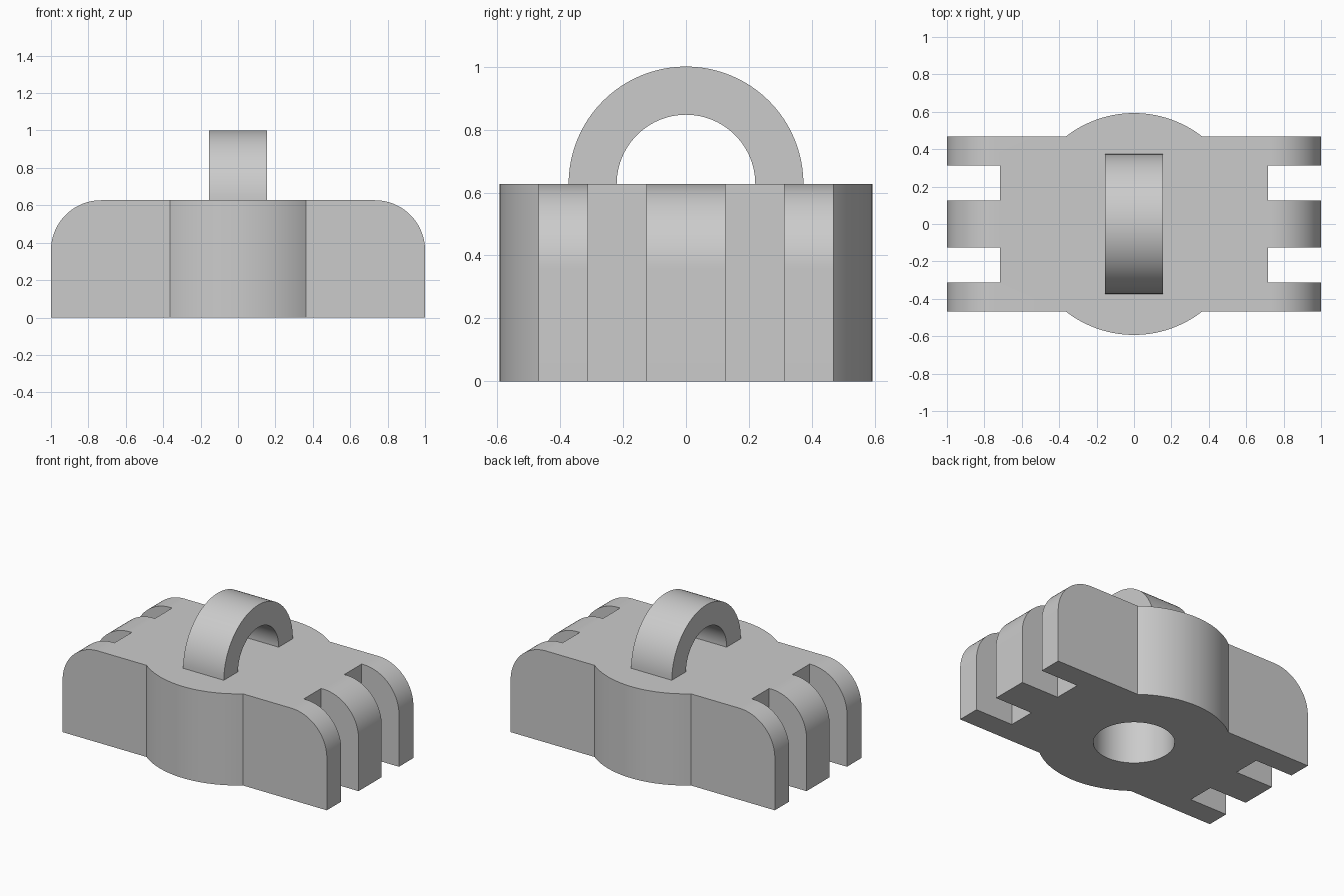
import bpy
import bmesh
from math import sin, cos, pi, asin
from mathutils import Vector

cube = bpy.data.objects.get("Cube")
if cube:
    bpy.data.objects.remove(cube, do_unlink=True)

# Main dimensions
HEIGHT = 0.627
CORNER = 0.268
HUB_RADIUS = 0.593
HALF_DEPTH = 0.468
SLOT_X = 0.717

grey = bpy.data.materials.new("plain grey")
grey.use_nodes = True
colour = (0.6, 0.6, 0.6, 1)
grey.diffuse_color = colour
grey.node_tree.nodes["Principled BSDF"].inputs["Base Color"].default_value = colour


def arc(cx, cy, r, start, end, steps):
    return [(cx + r * cos(start + (end - start) * i / steps),
             cy + r * sin(start + (end - start) * i / steps)) for i in range(steps + 1)]


def prism(name, outline, place, lo, hi):
    """Extrude a flat outline; place maps (a, b, depth) to a 3D point."""
    bm = bmesh.new()
    face = bm.faces.new([bm.verts.new(place(a, b, lo)) for a, b in outline])
    push = Vector(place(0, 0, hi)) - Vector(place(0, 0, lo))
    new = bmesh.ops.extrude_face_region(bm, geom=[face], use_keep_orig=True)["geom"]
    bmesh.ops.translate(bm, vec=push, verts=[g for g in new if isinstance(g, bmesh.types.BMVert)])
    bmesh.ops.recalc_face_normals(bm, faces=bm.faces)
    mesh = bpy.data.meshes.new(name)
    bm.to_mesh(mesh)
    bm.free()
    mesh.materials.append(grey)
    obj = bpy.data.objects.new(name, mesh)
    bpy.context.collection.objects.link(obj)
    return obj


def activate(obj):
    bpy.ops.object.select_all(action='DESELECT')
    obj.select_set(True)
    bpy.context.view_layer.objects.active = obj


def combine(obj, tool, operation):
    activate(obj)
    mod = obj.modifiers.new(operation.lower(), 'BOOLEAN')
    mod.operation = operation
    mod.solver = 'EXACT'
    mod.object = tool
    bpy.ops.object.modifier_apply(modifier=mod.name)
    bpy.data.objects.remove(tool, do_unlink=True)


def along_x(a, b, d):
    return (d, a, b)


def along_y(a, b, d):
    return (a, d, b)


def along_z(a, b, d):
    return (a, b, d)


# Body: side profile with rounded top corners
half = [(1, 0)] + arc(1 - CORNER, HEIGHT - CORNER, CORNER, 0, pi / 2, 32)
profile = half + [(-x, z) for x, z in reversed(half)]
body = prism("body", profile, along_y, -1, 1)

# Plan outline: three fingers at each end and a bulging round hub
start = asin(HALF_DEPTH / HUB_RADIUS)
quarter = [(1.1, 0.125), (SLOT_X, 0.125), (SLOT_X, 0.312), (1.1, 0.312), (1.1, HALF_DEPTH)]
quarter += arc(0, 0, HUB_RADIUS, start, pi / 2, 20)[:-1]
back = quarter + [(-x, y) for x, y in reversed(quarter)]
plan = back + [(x, -y) for x, y in reversed(back)]
combine(body, prism("plan_cutter", plan, along_z, -1, 2), 'INTERSECT')

# Blind socket in the underside
socket = prism("socket_cutter", arc(0, 0, 0.25, 0, 2 * pi, 64)[:-1], along_z, -0.5, 0.47)
combine(body, socket, 'DIFFERENCE')

# Half-ring handle on top
ring = arc(0, HEIGHT, 0.373, 0, pi, 48) + arc(0, HEIGHT, 0.22, pi, 0, 48)
handle = prism("handle", ring, along_x, -0.154, 0.154)

for obj in (body, handle):
    activate(obj)
    bpy.ops.object.shade_smooth_by_angle(angle=pi / 6)
